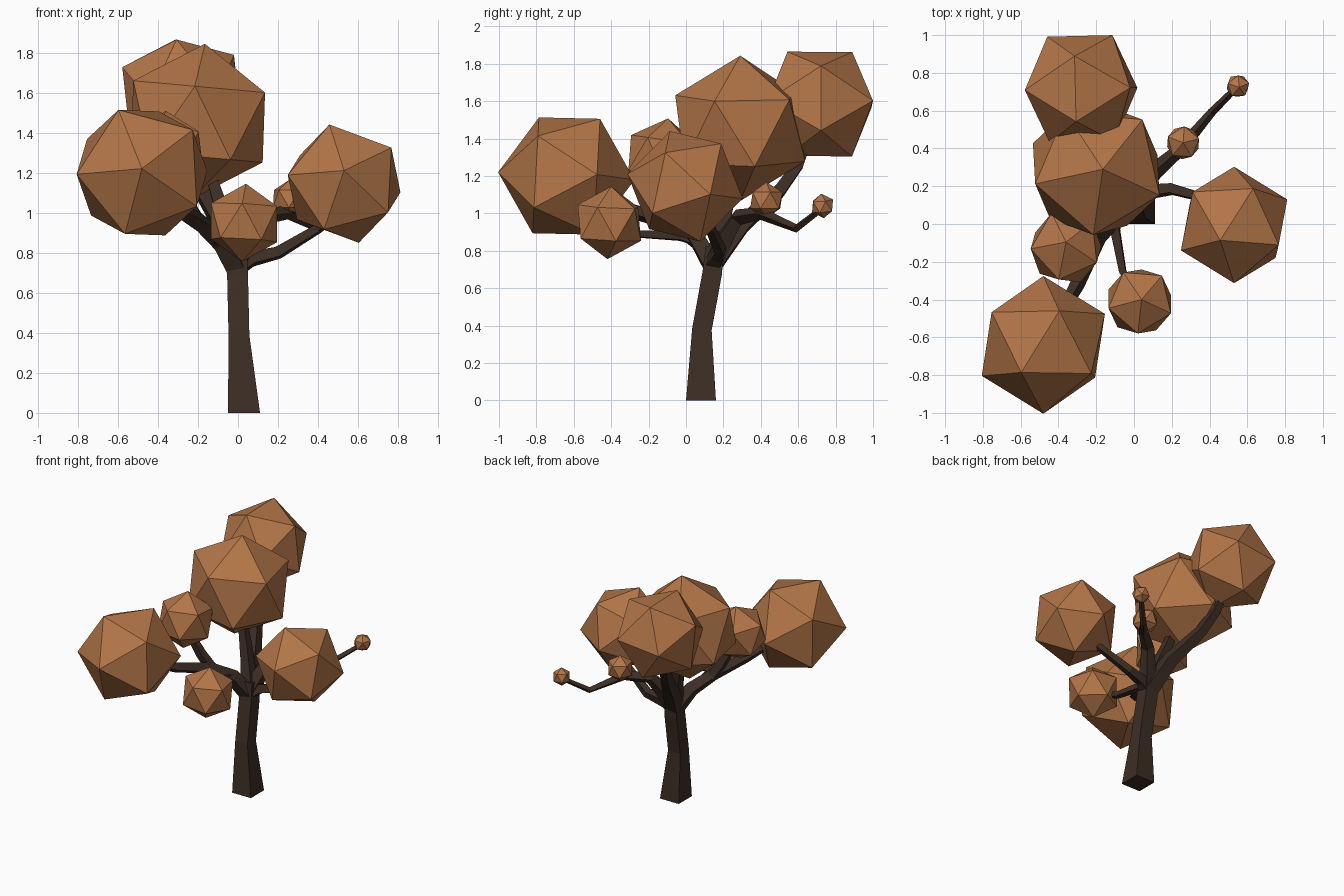
import bpy, bmesh
from mathutils import Vector, Matrix

if "Cube" in bpy.data.objects:
    bpy.data.objects.remove(bpy.data.objects["Cube"])


def material(name, rgb):
    m = bpy.data.materials.new(name)
    m.diffuse_color = (*rgb, 1)
    m.use_nodes = True
    m.node_tree.nodes["Principled BSDF"].inputs["Base Color"].default_value = m.diffuse_color
    return m


BARK = material("dark bark", (0.046, 0.027, 0.018))
LEAF = material("autumn brown leaves", (0.45, 0.18, 0.065))


def finish(bm, name, mat):
    bmesh.ops.recalc_face_normals(bm, faces=bm.faces)
    me = bpy.data.meshes.new(name)
    bm.to_mesh(me)
    bm.free()
    me.materials.append(mat)
    bpy.context.collection.objects.link(bpy.data.objects.new(name, me))


def frame(a, b):
    """Orthonormal frame whose first axis is a, with b in the first plane."""
    x = a.normalized()
    z = a.cross(b).normalized()
    return Matrix((x, z.cross(x), z)).transposed()


def clump(name, centre, radius, corner, neighbour):
    """Icosahedron turned so one corner and its neighbour point the given ways."""
    bm = bmesh.new()
    bmesh.ops.create_icosphere(bm, subdivisions=1, radius=radius)
    bm.verts.ensure_lookup_table()
    v = bm.verts[0]
    w = v.link_edges[0].other_vert(v)
    turn = frame(Vector(corner), Vector(neighbour)) @ frame(v.co, w.co).transposed()
    bm.transform(Matrix.Translation(centre) @ turn.to_4x4())
    finish(bm, name, LEAF)


def limb(name, path):
    """Four-sided tapered tube along (x, y, z, half width) points."""
    pts = [Vector(p[:3]) for p in path]
    bm = bmesh.new()
    rings, up = [], Vector((0, 0, 1))
    corners = [Vector(c) for c in ((-1, -1, 0), (1, -1, 0), (1, 1, 0), (-1, 1, 0))]
    for i, p in enumerate(pts):
        if i == 0 and p.z == 0:
            t = Vector((0, 0, 1))          # flat foot on the ground
        else:
            t = (pts[min(i + 1, len(pts) - 1)] - pts[max(i - 1, 0)]).normalized()
        q = up.rotation_difference(t)
        for c in corners:
            c.rotate(q)
        up = t
        rings.append([bm.verts.new(p + c * path[i][3]) for c in corners])
    for a, b in zip(rings, rings[1:]):
        for k in range(4):
            bm.faces.new((a[k], a[(k + 1) % 4], b[(k + 1) % 4], b[k]))
    bm.faces.new(rings[0])
    bm.faces.new(rings[-1])
    finish(bm, name, BARK)


# trunk and branches
limb("trunk", [(.03, .08, 0, .08), (.005, .085, .38, .052),
               (-.002, .14, .68, .052), (-.005, .155, .82, .05)])
limb("left_branch", [(-.01, .14, .72, .045), (-.09, .06, .86, .04),
                     (-.19, -.07, .95, .032), (-.3, -.32, 1.02, .028),
                     (-.4, -.5, 1.1, .02)])
limb("left_twig", [(-.18, -.05, .93, .03), (-.25, -.09, 1.05, .027),
                   (-.33, -.12, 1.2, .02)])
limb("front_branch", [(-.08, .08, .85, .028), (-.1, -.03, .88, .024),
                      (-.06, -.25, .89, .018), (.0, -.36, .92, .014)])
limb("right_branch", [(.0, .14, .73, .04), (.07, .17, .77, .032),
                      (.2, .185, .8, .026), (.4, .13, .92, .02),
                      (.48, .05, 1.03, .015)])
limb("back_right_branch", [(.0, .15, .75, .045), (.05, .21, .87, .04),
                           (.11, .28, .98, .032), (.25, .4, 1.0, .024),
                           (.41, .59, .92, .016), (.54, .72, 1.02, .012)])
limb("back_branch", [(-.01, .15, .74, .05), (-.08, .3, .94, .042),
                     (-.19, .5, 1.12, .032), (-.24, .6, 1.26, .028),
                     (-.27, .66, 1.42, .02)])
limb("middle_branch", [(-.005, .15, .76, .045), (-.06, .2, .95, .035),
                       (-.14, .26, 1.2, .025)])

# leaf clumps
clump("leaves_front_left", (-.48, -.64, 1.2), .365, (0, -.36, .02), (-.12, -.13, .32))
clump("leaves_back_top", (-.28, .715, 1.585), .33, (-.035, .175, .28), (.17, .285, .01))
clump("leaves_middle", (-.2, .29, 1.455), .39, (.035, 0, .39), (.33, -.135, .14))
clump("leaves_right", (.53, -.005, 1.145), .315, (0, -.305, .065), (-.074, -.07, .295))
clump("leaves_front_small", (.03, -.41, .95), .195, (.01, .01, .195), (-.01, -.175, .09))
clump("leaves_left_small", (-.36, -.125, 1.3), .21, (0, .03, .21), (-.04, -.18, .08))
clump("leaves_back_right_small", (.26, .43, 1.07), .097, (0, 0, 1), (.5, -.8, .4))
clump("leaves_back_right_tip", (.55, .73, 1.04), .066, (.1, -.1, 1), (-.5, -.8, .4))
